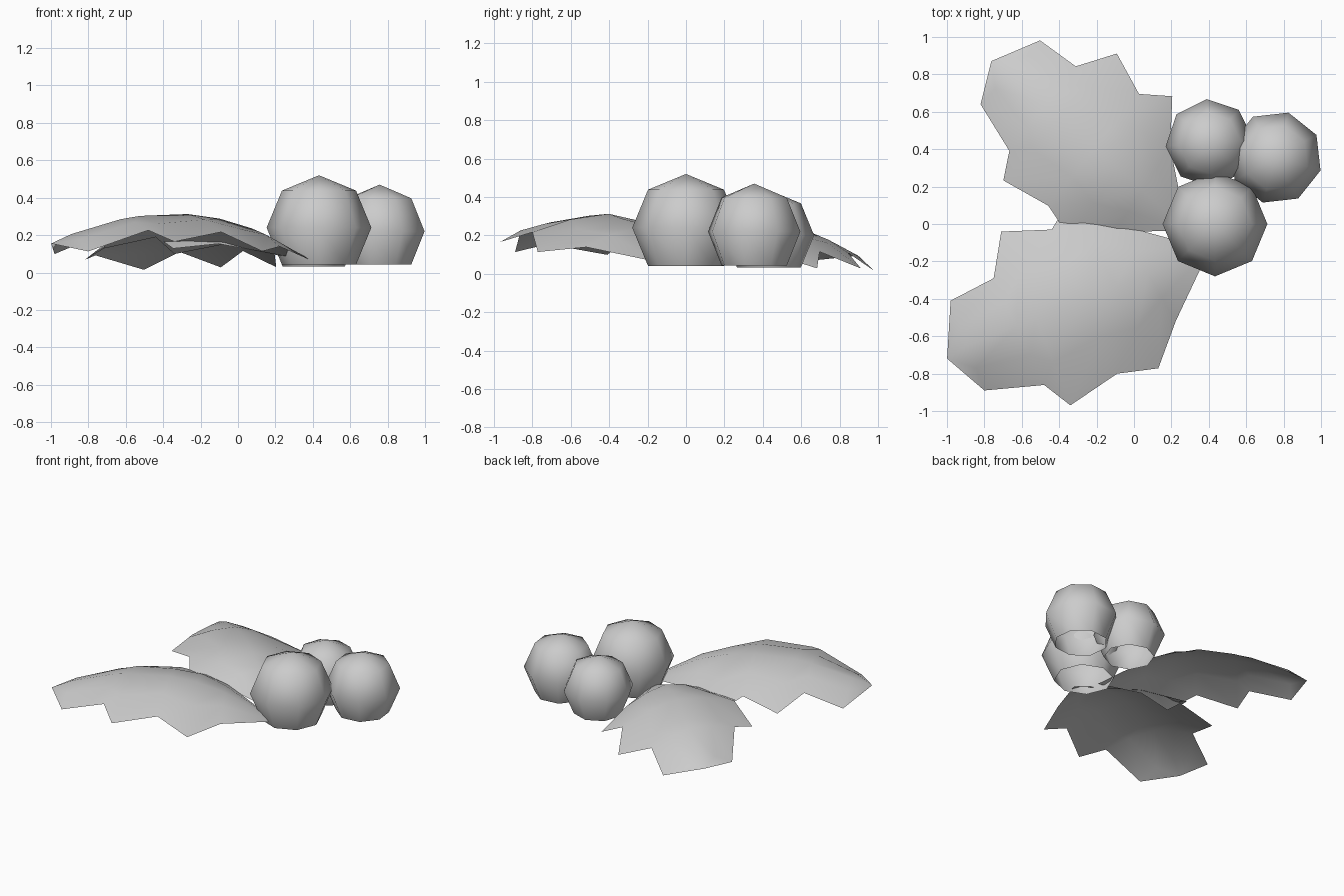
import bpy
import bmesh
from math import radians, cos, sin
from mathutils import Vector, Matrix

cube = bpy.data.objects.get("Cube")
if cube:
    bpy.data.objects.remove(cube, do_unlink=True)

grey = bpy.data.materials.new("plain grey")
grey.use_nodes = True
colour = (0.6, 0.6, 0.6, 1)
grey.diffuse_color = colour
grey.node_tree.nodes["Principled BSDF"].inputs["Base Color"].default_value = colour


def finish(bm, name):
    """Turn a bmesh into a smooth grey object."""
    for face in bm.faces:
        face.smooth = True
    mesh = bpy.data.meshes.new(name)
    bm.to_mesh(mesh)
    bm.free()
    mesh.materials.append(grey)
    obj = bpy.data.objects.new(name, mesh)
    bpy.context.collection.objects.link(obj)
    return obj


def berry(name, centre, radius, turn):
    """Eight-sided ball, open underneath."""
    bm = bmesh.new()
    bmesh.ops.create_uvsphere(bm, u_segments=8, v_segments=4, radius=radius)
    bottom = min(bm.verts, key=lambda v: v.co.z)
    bmesh.ops.delete(bm, geom=[bottom], context='VERTS')
    bm.transform(Matrix.Translation(centre) @ Matrix.Rotation(radians(turn), 4, 'Z'))
    return finish(bm, name)


# Leaf outline, base to tip: (along, across) of each edge, then the edge droop
OUTLINE = [((-1.0, 0), (-1.0, 0), 0),
           ((-0.6, -0.3), (-0.69, 0.29), 0.09),
           ((-0.41, -0.53), (-0.51, 0.49), 0.18),
           ((-0.255, -0.41), (-0.295, 0.435), 0.11),
           ((0, -0.5), (0, 0.5), 0.155),
           ((0.13, -0.283), (0.09, 0.347), 0.075),
           ((0.388, -0.257), (0.398, 0.256), 0.1),
           ((0.52, 0.024), (0.52, 0.024), 0)]
COLUMNS = (-1, -0.5, 0, 0.5, 1)


def midrib_height(t):
    bend = 0.4 if t < -0.2 else 0.31
    return 0.315 - bend * (t + 0.2) ** 2


def leaf(name, origin, heading, scale, drop, roll):
    """Arched spiky leaf; drop lowers its outer half, roll tilts it about its midrib."""
    along = Vector((cos(heading), sin(heading), 0))
    side = Vector((-along.y, along.x, 0))
    bm = bmesh.new()
    rows = []
    for right, left, droop in OUTLINE:
        right, left = Vector(right), Vector(left)
        middle = Vector(((right.x + left.x) / 2, 0 if droop else left.y))
        row = []
        for c in COLUMNS:
            t, s = middle.lerp(left if c > 0 else right, abs(c))
            z = midrib_height(t) - droop * abs(c) ** 1.6 + roll * s
            z -= drop * (1 + 1.3 * min(t, 0))
            point = Vector(origin) + (along * t + side * s) * scale
            row.append(bm.verts.new((point.x, point.y, z)))
        rows.append(row)
    for a, b in zip(rows, rows[1:]):
        for i in range(len(COLUMNS) - 1):
            bm.faces.new((a[i], b[i], b[i + 1], a[i + 1]))
    bmesh.ops.remove_doubles(bm, verts=bm.verts, dist=0.0005)
    bm.normal_update()
    return finish(bm, name)


# Leaves
leaf("front_leaf", (-0.525, -0.505, 0), radians(201.7), 1.0, 0.0, 0.035)
leaf("back_leaf", (-0.395, 0.572, 0), radians(138.2), 0.91, 0.065, 0.11)

# Berries
berry("large_berry", (0.433, 0, 0.24), 0.28, 0)
berry("left_berry", (0.757, 0.355, 0.22), 0.25, 29)
berry("back_berry", (0.405, 0.432, 0.2), 0.236, 4)
